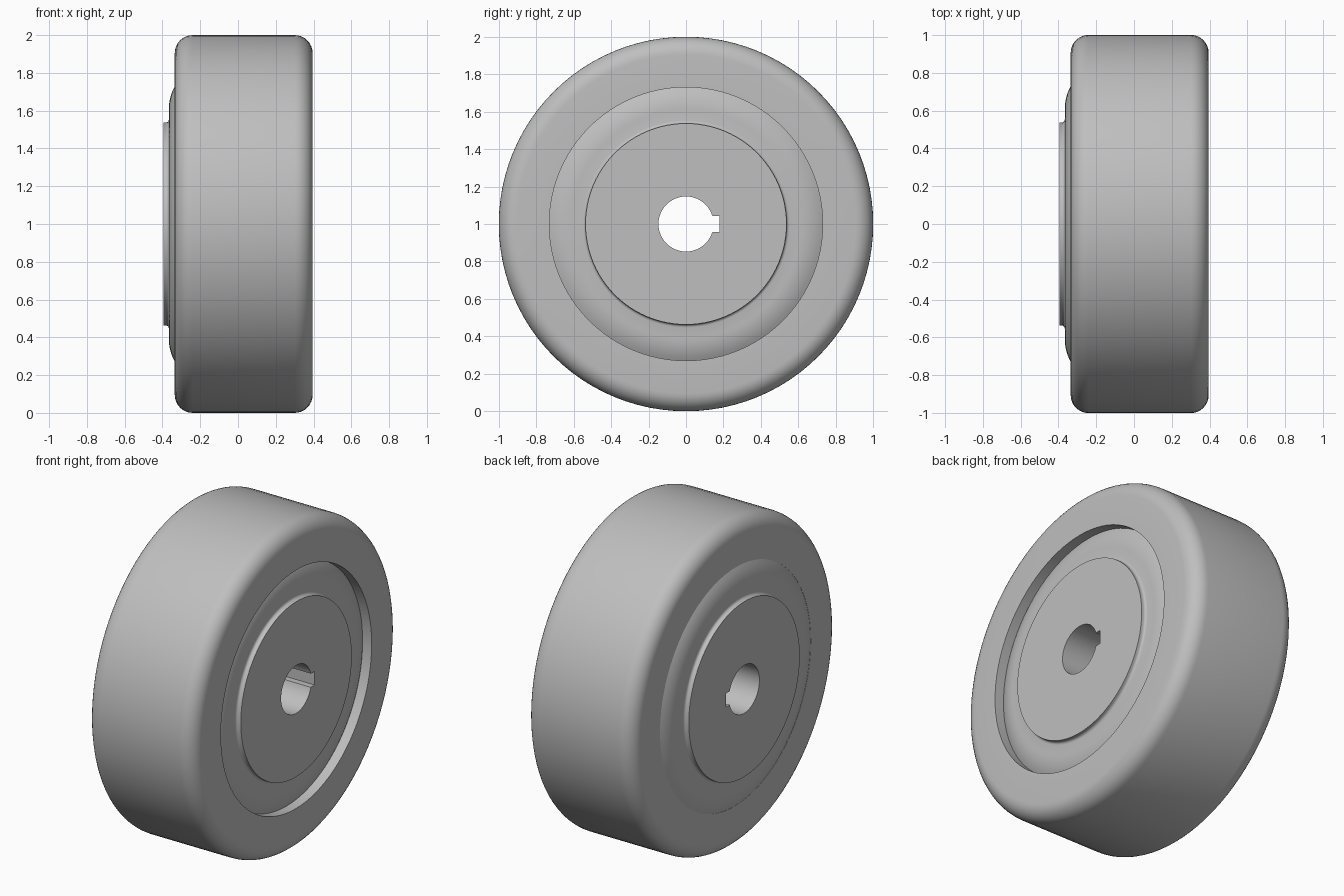
import bpy, bmesh
from math import sin, cos, pi, radians, asin, atan2

cube = bpy.data.objects.get("Cube")
if cube:
    bpy.data.objects.remove(cube)

SEGMENTS = 96
HALF = 0.395                      # half of the overall width
BORE, KEY_DEPTH, KEY_HALF = 0.147, 0.178, 0.042
RIM = 0.73                        # where the web meets the tyre

grey = bpy.data.materials.new("plain grey")
grey.use_nodes = True
COLOUR = (0.52, 0.52, 0.52, 1)
grey.diffuse_color = COLOUR
grey.node_tree.nodes["Principled BSDF"].inputs["Base Color"].default_value = COLOUR


def arc(cx, cr, rad, start, end, steps):
    """Profile points (x, radius); angle 0 points to +x, 90 points outward."""
    angles = [radians(start + (end - start) * i / steps) for i in range(steps + 1)]
    return [(cx + rad * cos(t), cr + rad * sin(t)) for t in angles]


def bore_radius(a):
    """Round hole with a square keyway towards +y."""
    if cos(a) <= 0:
        return BORE
    key = min(KEY_DEPTH / cos(a), KEY_HALF / max(abs(sin(a)), 1e-6))
    return max(BORE, key)


def lathe(name, profile, angles):
    """Turn a closed profile about the x axis; radius may be a function of angle."""
    bm = bmesh.new()
    rings = []
    for a in angles:
        ring = []
        for x, r in profile:
            r = r(a) if callable(r) else r
            ring.append(bm.verts.new((x, r * cos(a), 1 + r * sin(a))))
        rings.append(ring)
    n = len(profile)
    for i, ring in enumerate(rings):
        nxt = rings[(i + 1) % len(rings)]
        for j in range(n):
            k = (j + 1) % n
            bm.faces.new((ring[j], ring[k], nxt[k], nxt[j]))
    bmesh.ops.recalc_face_normals(bm, faces=bm.faces)
    mesh = bpy.data.meshes.new(name)
    bm.to_mesh(mesh)
    bm.free()
    mesh.materials.append(grey)
    obj = bpy.data.objects.new(name, mesh)
    bpy.context.collection.objects.link(obj)
    bpy.ops.object.select_all(action='DESELECT')
    obj.select_set(True)
    bpy.context.view_layer.objects.active = obj
    bpy.ops.object.shade_smooth_by_angle(angle=radians(32))
    return obj


even = [2 * pi * i / SEGMENTS for i in range(SEGMENTS)]

# Tyre: broad band with rounded shoulders
R = 0.095
left, right = -0.335, HALF
tyre = [(right, RIM)]
tyre += arc(right - R, 1 - R, R, 0, 90, 8)
tyre += arc(left + R, 1 - R, R, 90, 180, 8)
tyre += [(left, RIM)]
lathe("tyre", tyre, even)

# Hub and web: flat boss, small fillet, domed web, same on both sides
FILLET = 0.016
side = [(HALF, bore_radius), (HALF, 0.537)]
side += arc(0.366 + FILLET, 0.537 + FILLET, FILLET, 270, 180, 4)
side += arc(0.126, 0.61, 0.24, 0, 30, 6)
hub = side + [(-x, r) for x, r in reversed(side)]

# Extra angles give the keyway crisp corners
wall, corner = asin(KEY_HALF / BORE), atan2(KEY_HALF, KEY_DEPTH)
special = [s * t % (2 * pi) for s in (1, -1) for t in (wall, corner)]
hub_angles = sorted([a for a in even if min(abs(a - s) for s in special) > 0.01] + special)
lathe("hub", hub, hub_angles)
